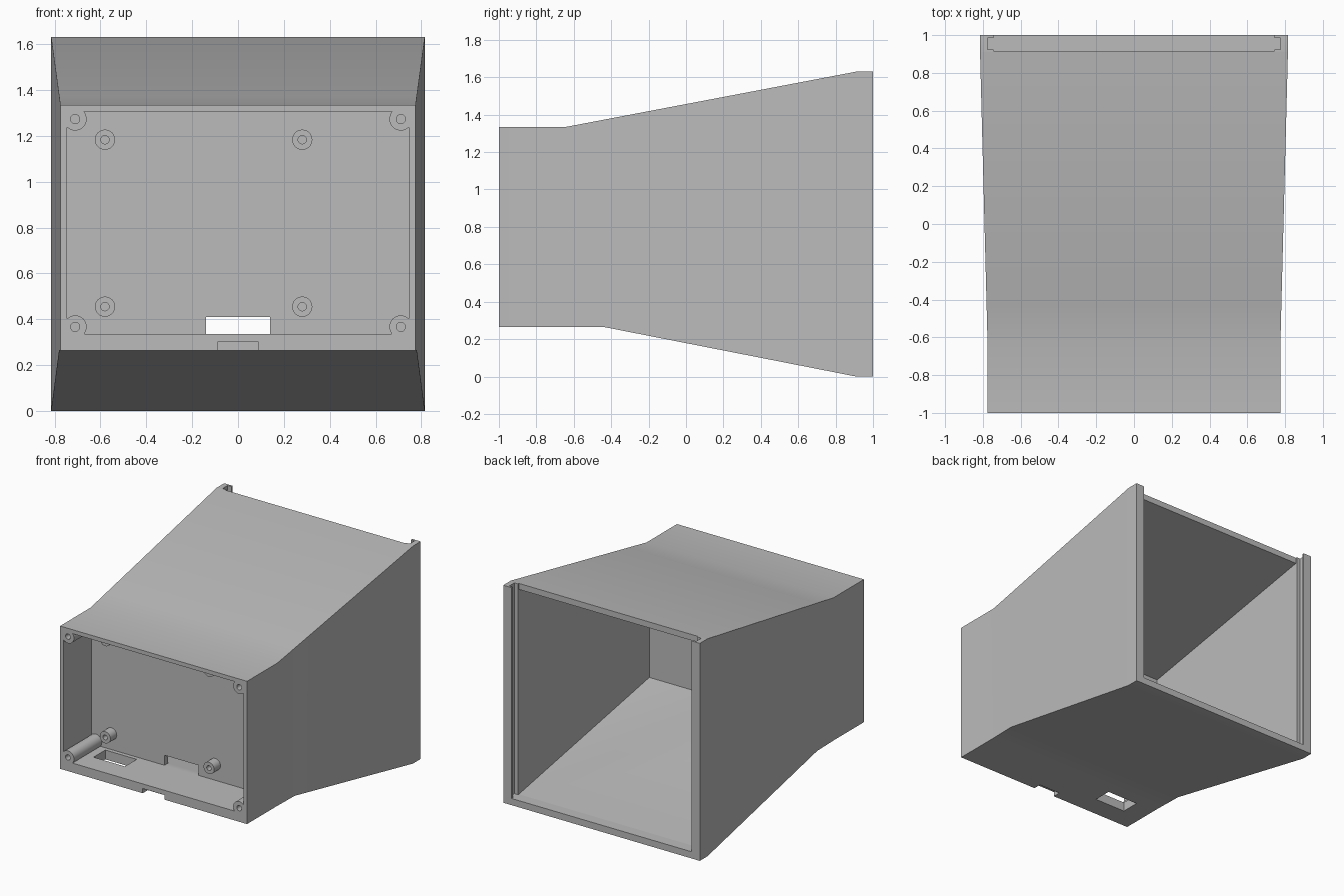
import bpy, bmesh, math
from mathutils import Matrix

if "Cube" in bpy.data.objects:
    bpy.data.objects.remove(bpy.data.objects["Cube"], do_unlink=True)

# Single plastic colour
grey = bpy.data.materials.new("grey_plastic")
grey.use_nodes = True
grey.diffuse_color = (0.5, 0.5, 0.5, 1)
grey.node_tree.nodes["Principled BSDF"].inputs["Base Color"].default_value = (0.5, 0.5, 0.5, 1)


def make_object(name, bm):
    bmesh.ops.recalc_face_normals(bm, faces=bm.faces)
    mesh = bpy.data.meshes.new(name)
    bm.to_mesh(mesh)
    bm.free()
    mesh.materials.append(grey)
    obj = bpy.data.objects.new(name, mesh)
    bpy.context.collection.objects.link(obj)
    return obj


def loft(name, sections):
    """Closed body through rectangles given as (y, half width, bottom, top)."""
    bm = bmesh.new()
    rings = [[bm.verts.new(p) for p in ((-w, y, lo), (w, y, lo), (w, y, hi), (-w, y, hi))]
             for y, w, lo, hi in sections]
    for a, b in zip(rings, rings[1:]):
        for i in range(4):
            j = (i + 1) % 4
            bm.faces.new((a[i], a[j], b[j], b[i]))
    bm.faces.new(rings[0])
    bm.faces.new(rings[-1])
    return make_object(name, bm)


def box(name, x0, x1, y0, y1, z0, z1):
    bm = bmesh.new()
    bmesh.ops.create_cube(bm, size=1)
    for v in bm.verts:
        v.co.x = x1 if v.co.x > 0 else x0
        v.co.y = y1 if v.co.y > 0 else y0
        v.co.z = z1 if v.co.z > 0 else z0
    return make_object(name, bm)


def rod(name, x, z, radius, y0, y1):
    """Cylinder running along y."""
    bm = bmesh.new()
    bmesh.ops.create_cone(bm, cap_ends=True, segments=32, radius1=radius, radius2=radius,
                          depth=y1 - y0, matrix=Matrix.Translation((x, (y0 + y1) / 2, z))
                          @ Matrix.Rotation(math.pi / 2, 4, 'X'))
    return make_object(name, bm)


def combine(target, tool, operation):
    mod = target.modifiers.new(operation.lower(), 'BOOLEAN')
    mod.operation = operation
    mod.solver = 'EXACT'
    mod.object = tool
    bpy.context.view_layer.objects.active = target
    bpy.ops.object.modifier_apply(modifier=mod.name)
    bpy.data.objects.remove(tool, do_unlink=True)


# Flared outer body
housing = loft("housing", [(-1, 0.775, 0.265, 1.335), (-0.64, 0.775, 0.265, 1.335),
                           (-0.44, 0.78, 0.265, 1.373), (0.91, 0.815, 0, 1.63),
                           (1, 0.815, 0, 1.63)])

# Front bay and rear chamber, leaving a thin divider; the rear is open at the top edge
combine(housing, box("front_bay", -0.745, 0.745, -1.1, -0.67, 0.335, 1.305), 'DIFFERENCE')
combine(housing, loft("rear_chamber", [(-0.63, 0.745, 0.335, 1.305), (0.915, 0.745, 0.05, 1.585),
                                       (0.917, 0.745, 0.05, 2), (1.1, 0.745, 0.05, 2)]), 'DIFFERENCE')

# Grooves for a sliding rear panel
for side in (-1, 1):
    xs = sorted((side * 0.72, side * 0.775))
    combine(housing, box("panel_groove", *xs, 0.925, 0.985, 0.05, 2), 'DIFFERENCE')

# Cable window in the divider, floor port and front lip notch
combine(housing, box("cable_window", -0.14, 0.14, -0.7, -0.6, 0.335, 0.41), 'DIFFERENCE')
combine(housing, box("floor_port", -0.61, -0.35, -0.84, -0.70, 0.2, 0.4), 'DIFFERENCE')
combine(housing, box("lip_notch", -0.09, 0.09, -1.1, -0.94, 0.2, 0.30), 'DIFFERENCE')

# Corner screw bosses and board standoffs, each with a blind hole
bosses = [(x, z, 0.05, 0.02, -1) for x in (-0.71, 0.71) for z in (0.367, 1.273)]
standoffs = [(x, z, 0.044, 0.018, -0.745) for x in (-0.58, 0.28) for z in (0.455, 1.183)]
for x, z, outer, hole, front in bosses + standoffs:
    combine(housing, rod("boss", x, z, outer, front, -0.65), 'UNION')
    combine(housing, rod("screw_hole", x, z, hole, front - 0.05, -0.68), 'DIFFERENCE')

bpy.ops.object.select_all(action='DESELECT')
housing.select_set(True)
bpy.context.view_layer.objects.active = housing
bpy.ops.object.shade_smooth_by_angle(angle=math.radians(30))
